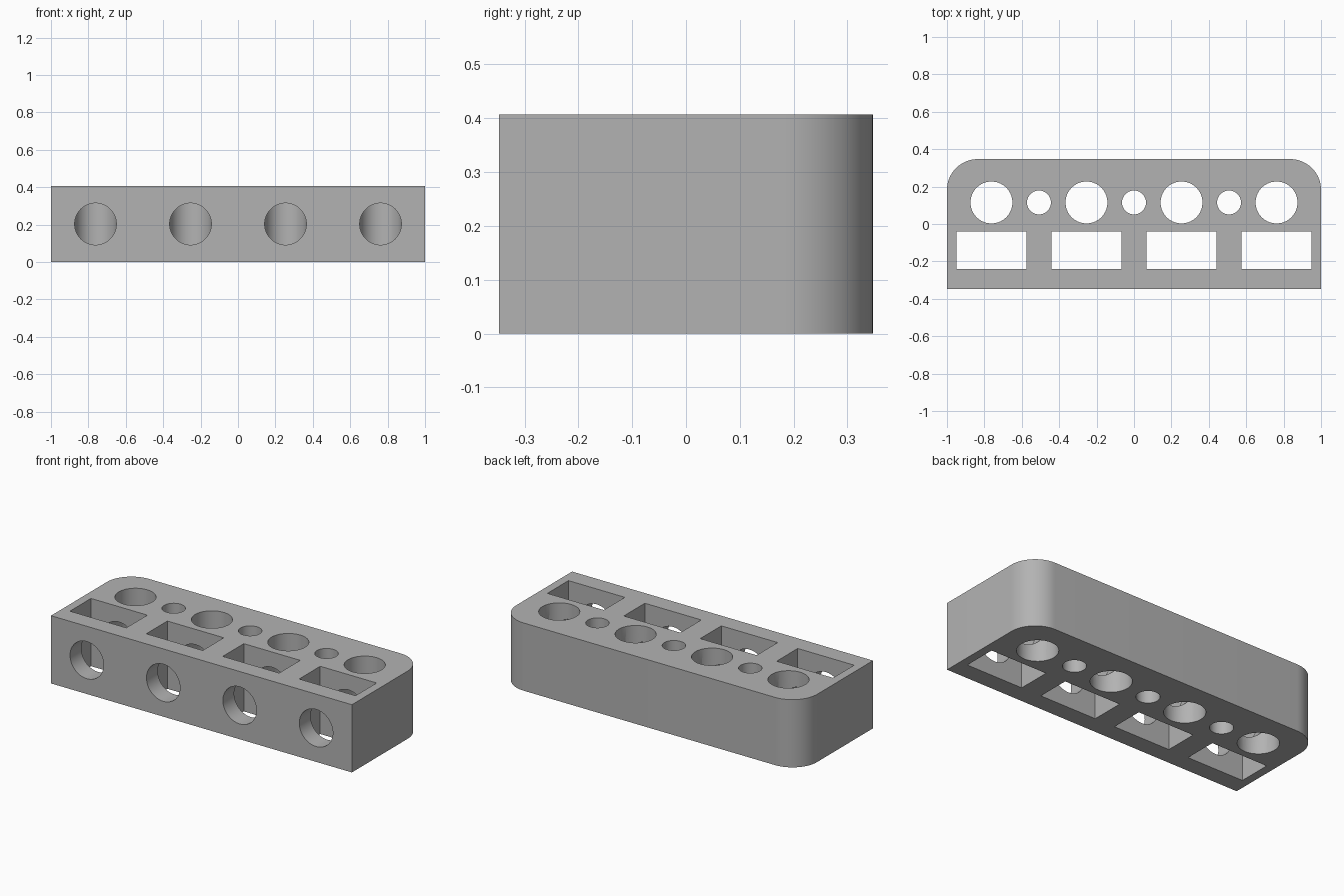
import bpy, math
from math import pi

cube = bpy.data.objects.get("Cube")
if cube:
    bpy.data.objects.remove(cube, do_unlink=True)

W, D, H = 1.0, 0.347, 0.407      # half width, half depth, height
CORNER = 0.165
PITCH = 0.508
HOLE_Y, HOLE_R, SMALL_R = 0.115, 0.112, 0.064
BIG_X = [(i - 1.5) * PITCH for i in range(4)]
SMALL_X = [(i - 1) * PITCH for i in range(3)]

grey = bpy.data.materials.new("mid_grey")
grey.use_nodes = True
colour = (0.45, 0.45, 0.45, 1)
grey.diffuse_color = colour
grey.node_tree.nodes["Principled BSDF"].inputs["Base Color"].default_value = colour


def prism(name, outline, height):
    """Extrude a plan outline up from z = 0."""
    n = len(outline)
    verts = [(x, y, z) for z in (0, height) for x, y in outline]
    faces = [list(reversed(range(n))), list(range(n, 2 * n))]
    faces += [(i, (i + 1) % n, (i + 1) % n + n, i + n) for i in range(n)]
    mesh = bpy.data.meshes.new(name)
    mesh.from_pydata(verts, [], faces)
    mesh.materials.append(grey)
    obj = bpy.data.objects.new(name, mesh)
    bpy.context.collection.objects.link(obj)
    return obj


def cut(body, cutter):
    """Subtract a cutter, then discard it."""
    cutter.hide_render = True
    cutter.data.materials.clear()
    cutter.data.materials.append(grey)
    mod = body.modifiers.new("cut", "BOOLEAN")
    mod.operation, mod.solver, mod.object = "DIFFERENCE", "EXACT", cutter
    bpy.ops.object.select_all(action="DESELECT")
    bpy.context.view_layer.objects.active = body
    body.select_set(True)
    bpy.ops.object.modifier_apply(modifier=mod.name)
    bpy.data.objects.remove(cutter, do_unlink=True)


def drill(radius, depth, location, rotation=(0, 0, 0)):
    bpy.ops.mesh.primitive_cylinder_add(vertices=64, radius=radius, depth=depth,
                                        location=location, rotation=rotation)
    return bpy.context.object


def box(location, size):
    bpy.ops.mesh.primitive_cube_add(size=1, location=location)
    obj = bpy.context.object
    obj.scale = size
    return obj


# Block with two rounded back corners
outline = [(-W, -D), (W, -D)]
for side, start in ((1, 0), (-1, pi / 2)):
    for i in range(17):
        a = start + i / 16 * pi / 2
        outline.append((side * (W - CORNER) + CORNER * math.cos(a),
                        D - CORNER + CORNER * math.sin(a)))
body = prism("holder_block", outline, H)

# Round and rectangular openings from top to bottom
for x in BIG_X:
    cut(body, drill(HOLE_R, 1, (x, HOLE_Y, H / 2)))
    cut(body, box((x, -0.14, H / 2), (0.375, 0.2, 1)))
for x in SMALL_X:
    cut(body, drill(SMALL_R, 1, (x, HOLE_Y, H / 2)))

# Front bores that run through the pockets into the round openings
for x in BIG_X:
    length = 0.6
    cut(body, drill(HOLE_R - 0.0005, length, (x, HOLE_Y - length / 2, H / 2),
                    (pi / 2, 0, 0)))

body.select_set(True)
bpy.context.view_layer.objects.active = body
bpy.ops.object.shade_smooth_by_angle(angle=math.radians(30))
